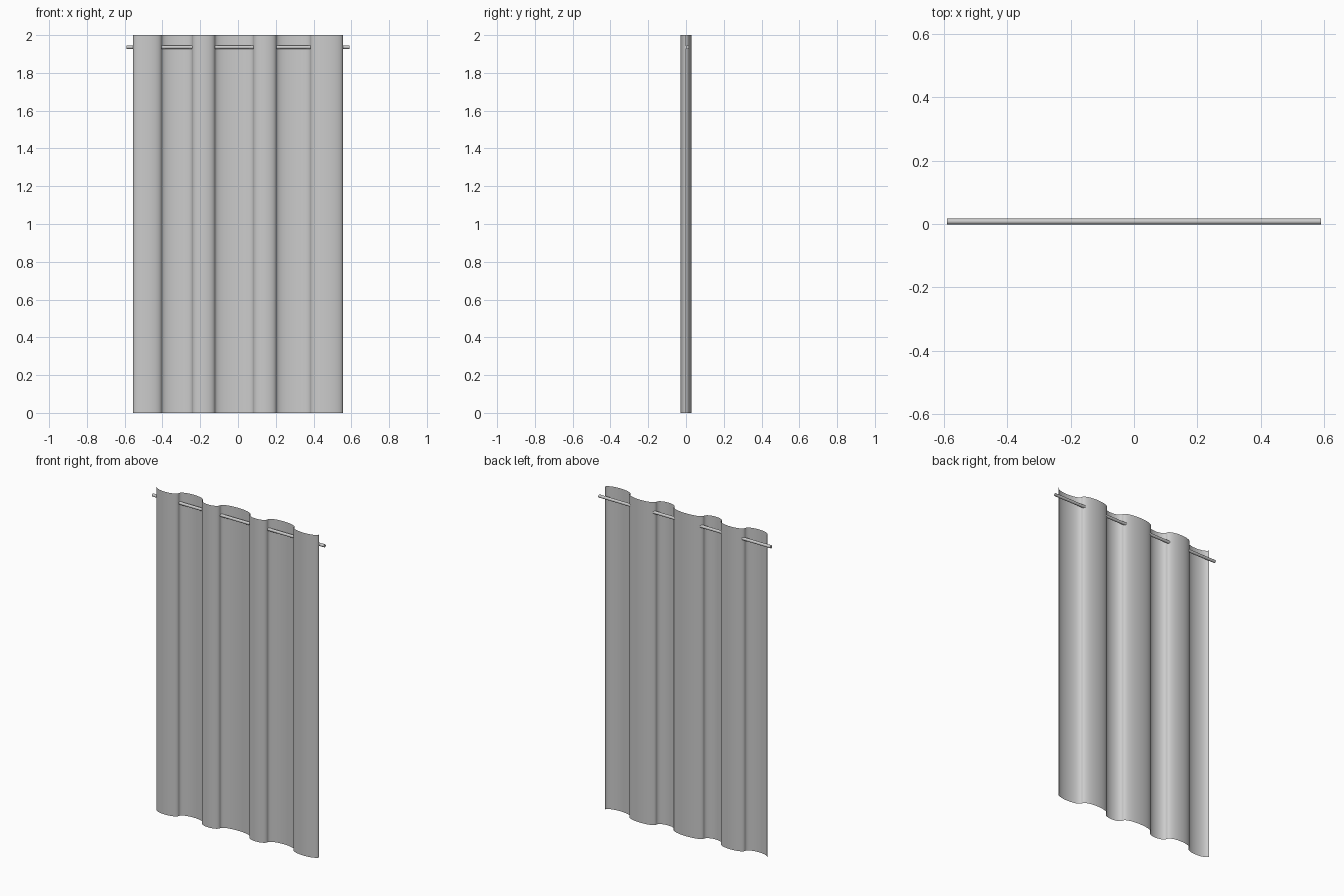
import bpy
import bmesh
from math import pi, sin, cos

cube = bpy.data.objects.get("Cube")
if cube:
    bpy.data.objects.remove(cube, do_unlink=True)

HEIGHT = 2.0
DEPTH = 0.03
# where the cloth swaps from one side of the rod to the other
CROSSINGS = [-0.555, -0.405, -0.242, -0.122, 0.082, 0.203, 0.384, 0.555]
STEPS = 20


def material(name, value):
    mat = bpy.data.materials.new(name)
    mat.use_nodes = True
    color = (value, value, value, 1)
    mat.diffuse_color = color
    mat.node_tree.nodes["Principled BSDF"].inputs["Base Color"].default_value = color
    return mat


def smooth(obj, angle):
    bpy.ops.object.select_all(action='DESELECT')
    obj.select_set(True)
    bpy.context.view_layer.objects.active = obj
    bpy.ops.object.shade_smooth_by_angle(angle=angle)


grey = material("plain grey", 0.6)

# Curtain: alternating elliptical folds, front fold first
profile = [(CROSSINGS[0], 0.0)]
for i, (a, b) in enumerate(zip(CROSSINGS, CROSSINGS[1:])):
    side = -1 if i % 2 == 0 else 1
    for s in range(1, STEPS + 1):
        t = pi * s / STEPS
        profile.append(((a + b) / 2 - (b - a) / 2 * cos(t), side * DEPTH * sin(t)))

bm = bmesh.new()
columns = [[bm.verts.new((x, y, z)) for z in (0, HEIGHT)] for x, y in profile]
for (a, b), (c, d) in zip(columns, columns[1:]):
    bm.faces.new((a, c, d, b))
mesh = bpy.data.meshes.new("curtain")
bm.to_mesh(mesh)
bm.free()
curtain = bpy.data.objects.new("curtain", mesh)
bpy.context.collection.objects.link(curtain)
mesh.materials.append(grey)
smooth(curtain, pi / 3)

# Rod threaded through the folds
bpy.ops.mesh.primitive_cylinder_add(vertices=24, radius=0.009, depth=1.18,
                                    location=(0, 0.008, 1.936),
                                    rotation=(0, pi / 2, 0))
rod = bpy.context.object
rod.name = "curtain_rod"
rod.data.materials.append(grey)
smooth(rod, pi / 6)
